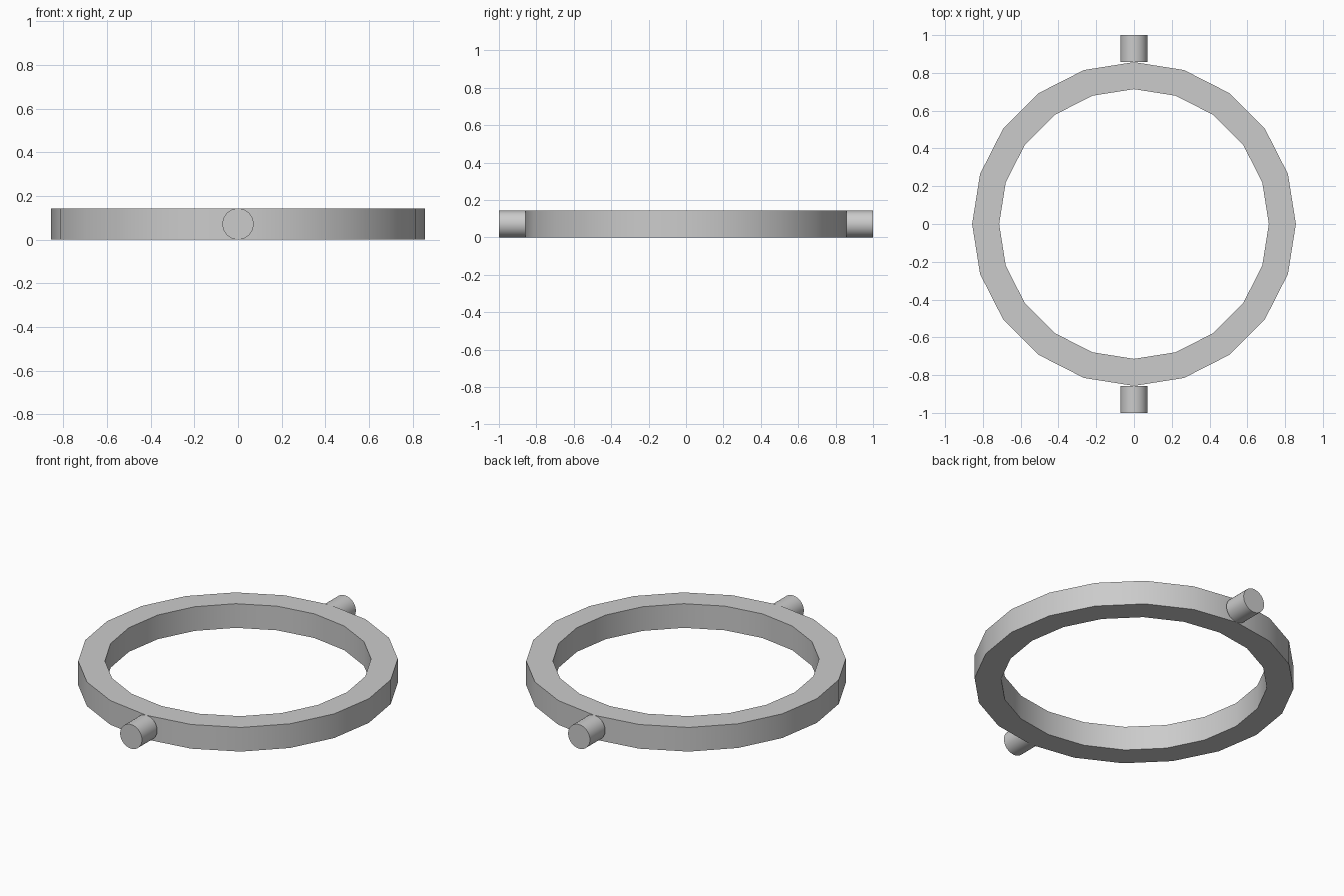
import bpy
import bmesh
from math import cos, sin, pi

cube = bpy.data.objects.get("Cube")
if cube:
    bpy.data.objects.remove(cube, do_unlink=True)

OUTER, INNER, HEIGHT = 0.857, 0.714, 0.143
SIDES = 20

# One plain grey for everything
grey = bpy.data.materials.new("plain grey")
grey.use_nodes = True
colour = (0.6, 0.6, 0.6, 1)
grey.diffuse_color = colour
grey.node_tree.nodes["Principled BSDF"].inputs["Base Color"].default_value = colour


def finish(obj):
    obj.data.materials.append(grey)
    bpy.ops.object.select_all(action='DESELECT')
    obj.select_set(True)
    bpy.context.view_layer.objects.active = obj
    bpy.ops.object.shade_smooth_by_angle()


# Flat-sided ring: a rectangular section joined around the centre
section = [(OUTER, 0), (OUTER, HEIGHT), (INNER, HEIGHT), (INNER, 0)]
bm = bmesh.new()
loops = []
for i in range(SIDES):
    a = 2 * pi * i / SIDES
    loops.append([bm.verts.new((r * cos(a), r * sin(a), z)) for r, z in section])
for i, here in enumerate(loops):
    ahead = loops[(i + 1) % SIDES]
    for j in range(4):
        k = (j + 1) % 4
        bm.faces.new((here[j], ahead[j], ahead[k], here[k]))
bmesh.ops.recalc_face_normals(bm, faces=bm.faces)
mesh = bpy.data.meshes.new("ring")
bm.to_mesh(mesh)
bm.free()
ring = bpy.data.objects.new("ring", mesh)
bpy.context.collection.objects.link(ring)
finish(ring)

# Round pivot pins at the front and back
for name, side in (("front_pin", -1), ("back_pin", 1)):
    bpy.ops.mesh.primitive_cylinder_add(
        vertices=32, radius=HEIGHT / 2, depth=1 - OUTER,
        location=(0, side * (1 + OUTER) / 2, HEIGHT / 2),
        rotation=(pi / 2, 0, 0))
    pin = bpy.context.object
    pin.name = name
    finish(pin)
